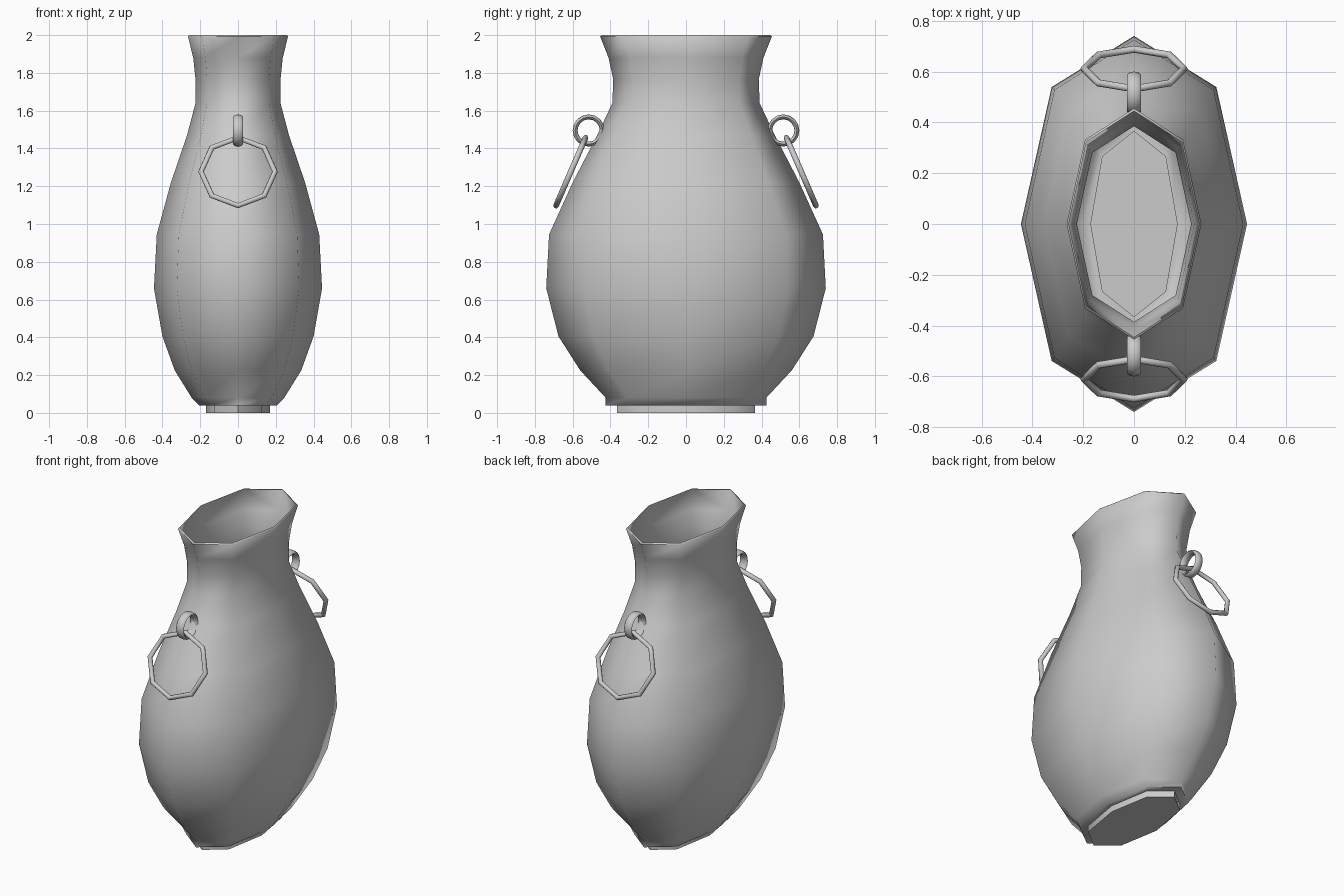
import bpy, bmesh
from math import pi, sin, cos, radians, atan2
from mathutils import Matrix

if "Cube" in bpy.data.objects:
    bpy.data.objects.remove(bpy.data.objects["Cube"])

SIDES = 8


def shade(ob, angle=70):
    bpy.ops.object.select_all(action='DESELECT')
    ob.select_set(True)
    bpy.context.view_layer.objects.active = ob
    bpy.ops.object.shade_smooth_by_angle(angle=radians(angle))


def oval_loft(name, profile):
    """Loft eight-sided ovals (half width x, half depth y, z), closed at the first."""
    bm = bmesh.new()
    loops = []
    for rx, ry, z in profile:
        loop = []
        for i in range(SIDES):
            a = 2 * pi * i / SIDES
            f = 1.03 if i % 2 else 1.0      # slightly fuller corners
            loop.append(bm.verts.new((rx * f * cos(a), ry * f * sin(a), z)))
        loops.append(loop)
    for low, high in zip(loops, loops[1:]):
        for i in range(SIDES):
            j = (i + 1) % SIDES
            bm.faces.new((low[i], low[j], high[j], high[i]))
    bm.faces.new(loops[0][::-1])
    me = bpy.data.meshes.new(name)
    bm.to_mesh(me)
    bm.free()
    ob = bpy.data.objects.new(name, me)
    bpy.context.collection.objects.link(ob)
    shade(ob)
    return ob


def ring(name, major, minor, segs, matrix, widen=1.0):
    """Torus placed by a matrix; widen stretches its tube along the axis."""
    bpy.ops.mesh.primitive_torus_add(major_radius=major, minor_radius=minor,
                                     major_segments=segs, minor_segments=8)
    ob = bpy.context.object
    ob.name = name
    ob.data.transform(matrix @ Matrix.Diagonal((1, 1, widen, 1)))
    shade(ob)


# Vase: foot, belly, neck and flared lip
oval_loft("vase_body", [
    (0.17, 0.365, 0.0), (0.17, 0.365, 0.04), (0.205, 0.425, 0.04),
    (0.245, 0.425, 0.08), (0.335, 0.56, 0.225), (0.40, 0.675, 0.405),
    (0.445, 0.74, 0.66), (0.43, 0.725, 0.945), (0.355, 0.60, 1.22),
    (0.27, 0.47, 1.47), (0.225, 0.39, 1.64), (0.225, 0.385, 1.765),
    (0.237, 0.41, 1.88), (0.265, 0.455, 1.993), (0.257, 0.445, 2.0),
])

# Handle loops and hanging rings, repeated on both narrow ends
tilt = atan2(-0.38, 0.165)
for side, turn in (("back", 0), ("front", pi)):
    spin = Matrix.Rotation(turn, 4, 'Z')
    ring(side + "_handle_loop", 0.072, 0.013, 16,
         spin @ Matrix.Translation((0, 0.515, 1.495)) @ Matrix.Rotation(pi / 2, 4, 'Y'), 2.1)
    ring(side + "_hanging_ring", 0.196, 0.015, SIDES,
         spin @ Matrix.Translation((0, 0.61, 1.277)) @ Matrix.Rotation(tilt, 4, 'X'))
